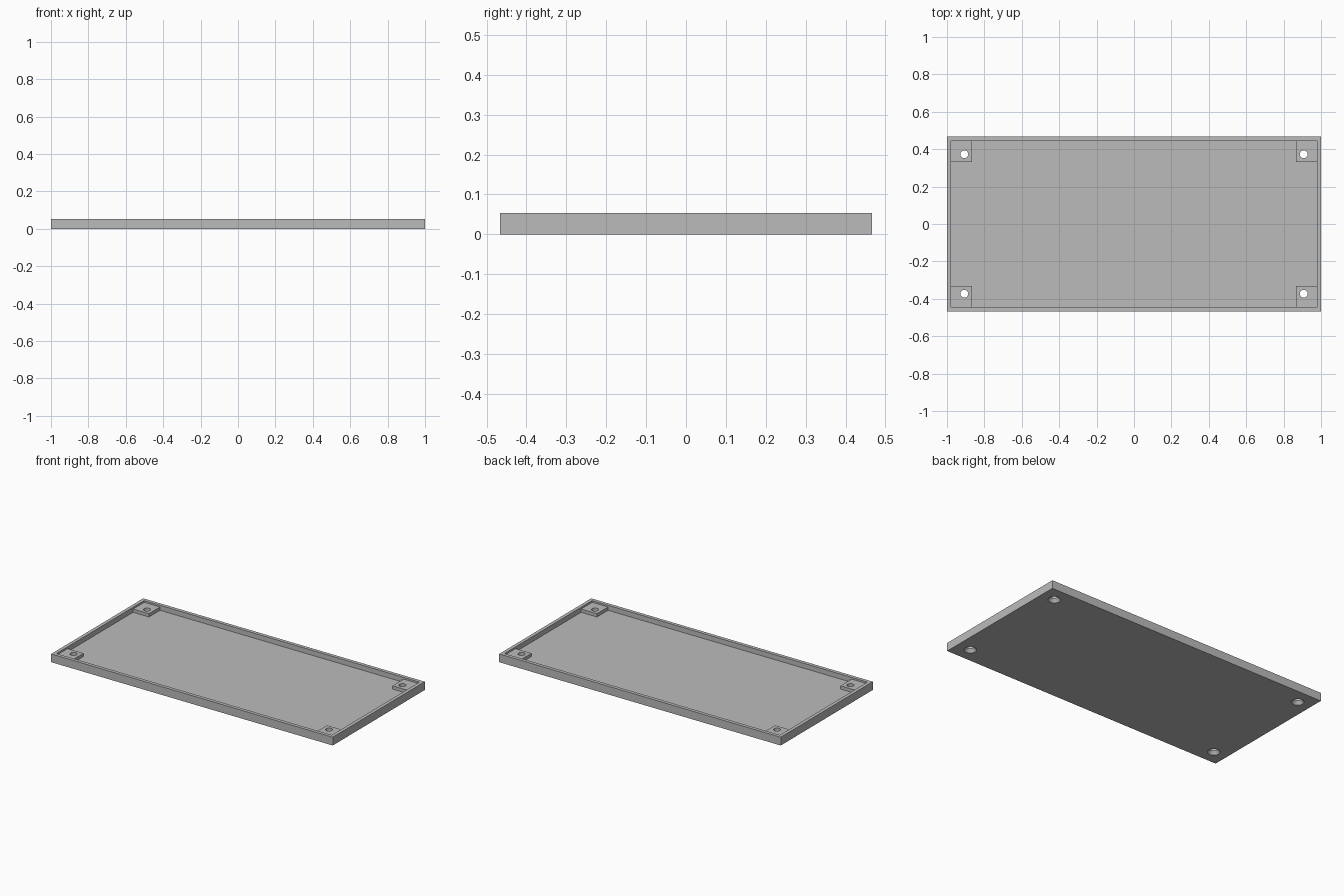
import bpy, bmesh, math

if "Cube" in bpy.data.objects:
    bpy.data.objects.remove(bpy.data.objects["Cube"])

W, D, H = 2.0, 0.934, 0.053      # outer size
WALL, FLOOR = 0.0225, 0.021      # rim width, floor thickness
PAD_TOP, PAD_IN = 0.042, 0.135   # corner pad height, inner edge from outside
HX, HY = 0.907, 0.373            # screw hole centres

grey = bpy.data.materials.new("plain grey")
grey.diffuse_color = (0.5, 0.5, 0.5, 1)
grey.use_nodes = True
grey.node_tree.nodes["Principled BSDF"].inputs["Base Color"].default_value = grey.diffuse_color


def finish(name, bm):
    bmesh.ops.recalc_face_normals(bm, faces=bm.faces)
    me = bpy.data.meshes.new(name)
    bm.to_mesh(me)
    bm.free()
    me.materials.append(grey)
    ob = bpy.data.objects.new(name, me)
    bpy.context.collection.objects.link(ob)
    return ob


def box(name, lo, hi):
    bm = bmesh.new()
    bmesh.ops.create_cube(bm, size=1)
    for v in bm.verts:
        v.co = [(a + b) / 2 + c * (b - a) for a, b, c in zip(lo, hi, v.co)]
    return finish(name, bm)


def lathe(name, x, y, profile, n=32):
    """Closed solid of revolution from (radius, z) pairs."""
    bm = bmesh.new()
    rings = [[bm.verts.new((x + r * math.cos(2 * math.pi * i / n),
                            y + r * math.sin(2 * math.pi * i / n), z))
              for i in range(n)] for r, z in profile]
    for a, b in zip(rings, rings[1:]):
        for i in range(n):
            j = (i + 1) % n
            bm.faces.new((a[i], a[j], b[j], b[i]))
    bm.faces.new(rings[0])
    bm.faces.new(rings[-1])
    return finish(name, bm)


def combine(target, other, operation):
    mod = target.modifiers.new(operation.lower(), 'BOOLEAN')
    mod.operation, mod.solver, mod.object = operation, 'EXACT', other
    bpy.context.view_layer.objects.active = target
    bpy.ops.object.modifier_apply(modifier=mod.name)
    bpy.data.objects.remove(other)


# Shallow tray with a raised rim
tray = box("tray", (-W / 2, -D / 2, 0), (W / 2, D / 2, H))
combine(tray, box("cavity_cutter", (-W / 2 + WALL, -D / 2 + WALL, FLOOR),
                  (W / 2 - WALL, D / 2 - WALL, H + 0.1)), 'DIFFERENCE')

corners = [(sx, sy) for sx in (-1, 1) for sy in (-1, 1)]

# Square screw pads in the corners, rooted in wall and floor
for sx, sy in corners:
    xs = sorted((sx * (W / 2 - PAD_IN), sx * (W / 2 - WALL / 2)))
    ys = sorted((sy * (D / 2 - PAD_IN), sy * (D / 2 - WALL / 2)))
    combine(tray, box("corner_pad", (xs[0], ys[0], FLOOR / 2),
                      (xs[1], ys[1], PAD_TOP)), 'UNION')

# Screw holes, countersunk from below
for sx, sy in corners:
    combine(tray, lathe("hole_cutter", sx * HX, sy * HY,
                        [(0.0435, -0.01), (0.021, 0.021), (0.021, 0.1)]), 'DIFFERENCE')

# Smooth hole walls, keep the edges sharp
tray.select_set(True)
bpy.context.view_layer.objects.active = tray
bpy.ops.object.shade_smooth_by_angle(angle=math.radians(30))
